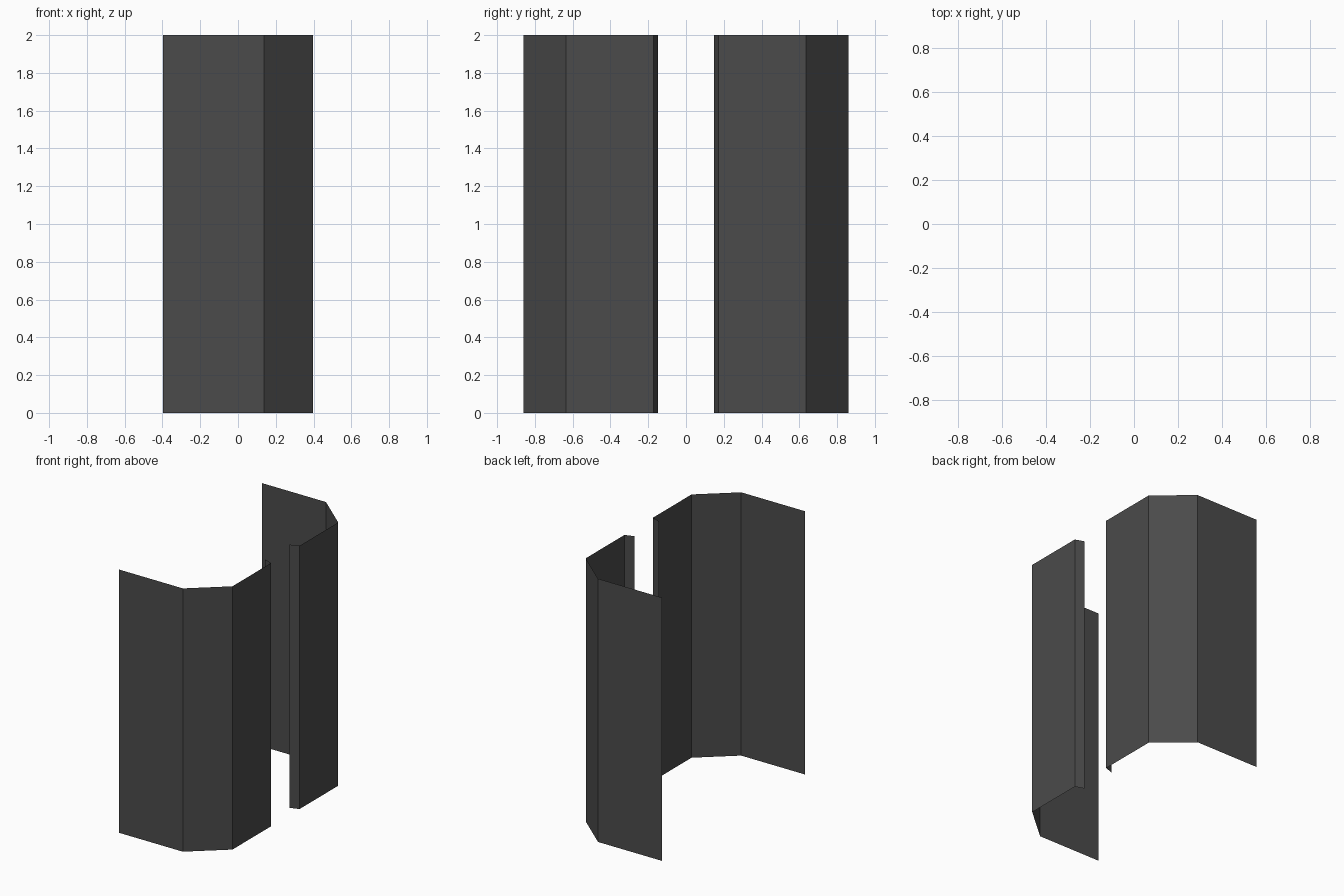
import bpy, bmesh

if "Cube" in bpy.data.objects:
    bpy.data.objects.remove(bpy.data.objects["Cube"])

# One dark grey material
grey = bpy.data.materials.new("dark grey")
grey.diffuse_color = (0.07, 0.07, 0.07, 1)
grey.use_nodes = True
grey.node_tree.nodes["Principled BSDF"].inputs["Base Color"].default_value = grey.diffuse_color

# Plan of one bent sheet: flat outer panel, bevel, side panel, small return lip
PROFILE = [(-0.398, 0.859), (0.138, 0.859), (0.398, 0.635),
           (0.398, 0.171), (0.33, 0.147)]
HEIGHT = 2.0


def bent_sheet(name, side):
    """Extrude the open profile upwards; side = 1 is the back, -1 the front."""
    bm = bmesh.new()
    low = [bm.verts.new((x, side * y, 0)) for x, y in PROFILE]
    high = [bm.verts.new((x, side * y, HEIGHT)) for x, y in PROFILE]
    for i in range(len(PROFILE) - 1):
        quad = [low[i], low[i + 1], high[i + 1], high[i]]
        # keep normals on the outside of the bend
        bm.faces.new(quad if side < 0 else quad[::-1])
    mesh = bpy.data.meshes.new(name)
    bm.to_mesh(mesh)
    bm.free()
    mesh.materials.append(grey)
    obj = bpy.data.objects.new(name, mesh)
    bpy.context.collection.objects.link(obj)


# Mirrored pair of sheets with a gap between them
bent_sheet("front_sheet", -1)
bent_sheet("back_sheet", 1)
